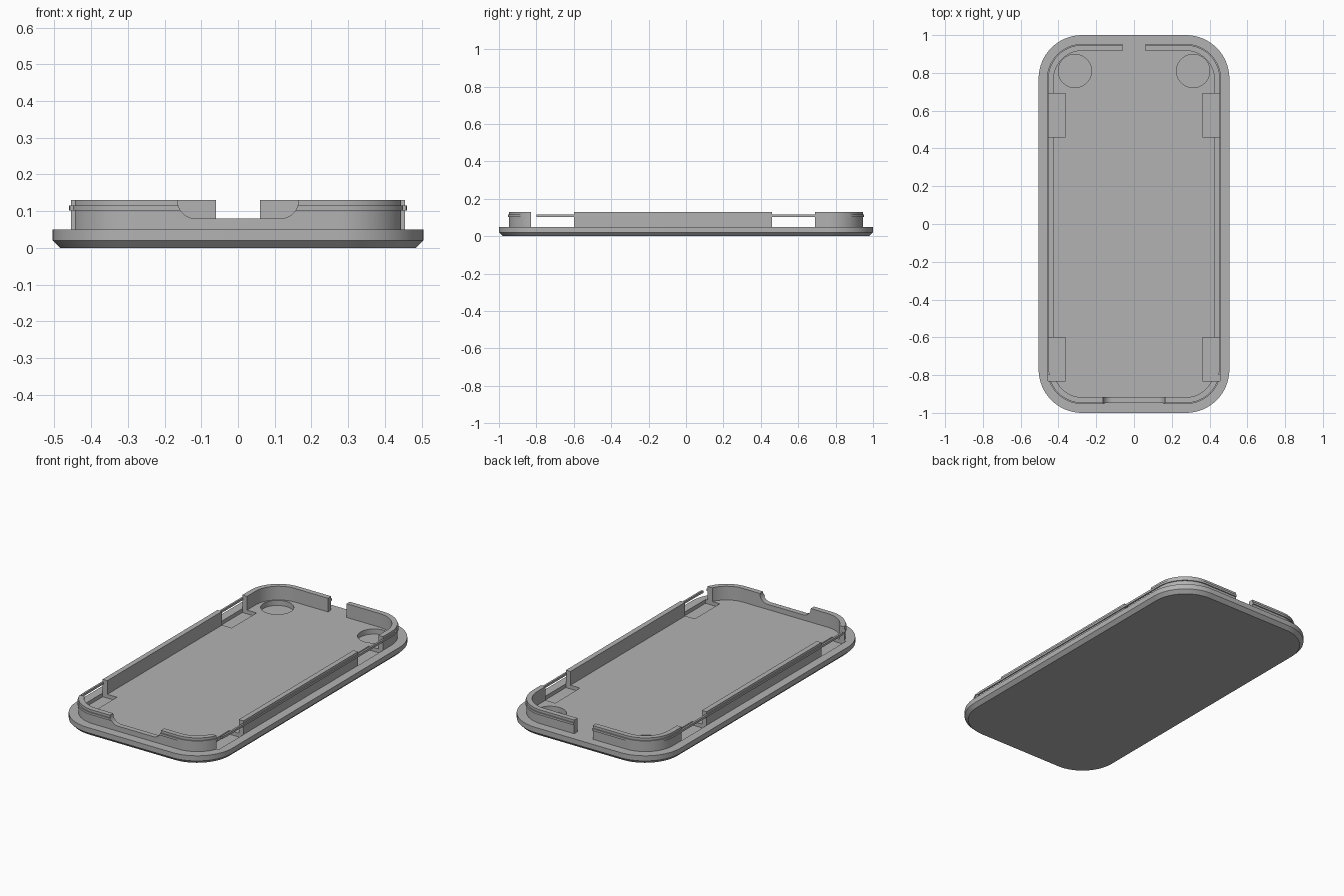
import bpy, bmesh, math

if "Cube" in bpy.data.objects:
    bpy.data.objects.remove(bpy.data.objects["Cube"], do_unlink=True)

grey = bpy.data.materials.new("plain grey")
grey.use_nodes = True
COLOUR = (0.45, 0.45, 0.45, 1)
grey.diffuse_color = COLOUR
grey.node_tree.nodes["Principled BSDF"].inputs["Base Color"].default_value = COLOUR


def outline(hx, hy, r, steps=16):
    """Rounded rectangle, counter-clockwise."""
    pts = []
    for k, (sx, sy) in enumerate([(1, 1), (-1, 1), (-1, -1), (1, -1)]):
        for i in range(steps + 1):
            a = (k + i / steps) * math.pi / 2
            pts.append((sx * (hx - r) + r * math.cos(a), sy * (hy - r) + r * math.sin(a)))
    return pts


def loft(name, loops, closed=False):
    """Skin loops of points; cap the ends, or join last to first."""
    bm = bmesh.new()
    rings = [[bm.verts.new(p) for p in loop] for loop in loops]
    n = len(rings[0])
    pairs = list(zip(rings, rings[1:])) + ([(rings[-1], rings[0])] if closed else [])
    for a, b in pairs:
        for i in range(n):
            j = (i + 1) % n
            bm.faces.new((a[i], a[j], b[j], b[i]))
    if not closed:
        bm.faces.new(rings[0][::-1])
        bm.faces.new(rings[-1])
    bmesh.ops.recalc_face_normals(bm, faces=bm.faces)
    mesh = bpy.data.meshes.new(name)
    bm.to_mesh(mesh)
    bm.free()
    mesh.materials.append(grey)
    obj = bpy.data.objects.new(name, mesh)
    bpy.context.collection.objects.link(obj)
    return obj


def at(pts, z):
    return [(x, y, z) for x, y in pts]


def band(name, hx, hy, r, t, z0, z1):
    """Closed rounded frame of thickness t."""
    out, inn = outline(hx, hy, r), outline(hx - t, hy - t, r - t)
    return loft(name, [at(out, z0), at(out, z1), at(inn, z1), at(inn, z0)], True)


def box(x0, x1, y0, y1, z0, z1):
    pts = [(x0, y0), (x1, y0), (x1, y1), (x0, y1)]
    return loft("cutter", [at(pts, z0), at(pts, z1)])


def cut(obj, cutters):
    for c in cutters:
        c.hide_render = True
        mod = obj.modifiers.new("cut", "BOOLEAN")
        mod.operation, mod.solver, mod.object = "DIFFERENCE", "EXACT", c
    graph = bpy.context.evaluated_depsgraph_get()
    mesh = bpy.data.meshes.new_from_object(obj.evaluated_get(graph))
    obj.modifiers.clear()
    obj.data = mesh
    for c in cutters:
        bpy.data.objects.remove(c, do_unlink=True)


def notch():
    """Front opening with rounded lower corners."""
    prof = [(0.165, 0.2)]
    for i in range(13):
        a = -i / 12 * math.pi / 2
        prof.append((0.115 + 0.05 * math.cos(a), 0.13 + 0.05 * math.sin(a)))
    prof += [(-x, z) for x, z in reversed(prof)]
    return loft("cutter", [[(x, y, z) for x, z in prof] for y in (-1.1, -0.85)])


def back_gap():
    return box(-0.06, 0.06, 0.85, 1.1, 0.05, 0.2)


RIM, TOP = 0.05, 0.13
CLIPS = [(-0.83, -0.6), (0.46, 0.69)]

# Base plate with chamfered underside
full, inset = outline(0.505, 1, 0.23), outline(0.485, 0.98, 0.21)
base = loft("base_plate", [at(inset, 0), at(full, 0.02), at(full, RIM)])
pockets = []
for s in (-1, 1):
    for y0, y1 in CLIPS:
        x0, x1 = sorted((s * 0.363, s * 0.455))
        pockets.append(box(x0, x1, y0, y1, 0.028, 0.2))
    disc = [(s * 0.313 + 0.088 * math.cos(i * math.pi / 24),
             0.81 + 0.088 * math.sin(i * math.pi / 24)) for i in range(48)]
    pockets.append(loft("cutter", [at(disc, 0.02), at(disc, 0.2)]))
cut(base, pockets)

# Upright wall with side gaps, front opening and back slot
wall = band("upright_wall", 0.455, 0.947, 0.18, 0.03, RIM - 0.004, TOP)
cut(wall, [box(-0.6, 0.6, y0, y1, 0, 0.2) for y0, y1 in CLIPS] + [notch(), back_gap()])

# Snap bead around the wall, bridging the side gaps
bead = band("snap_bead", 0.461, 0.953, 0.186, 0.011, 0.102, 0.115)
cut(bead, [box(-0.6, 0.6, CLIPS[0][0], -0.8, 0, 0.2), notch(), back_gap()])

for obj in (base, wall, bead):
    bpy.ops.object.select_all(action="DESELECT")
    obj.select_set(True)
    bpy.context.view_layer.objects.active = obj
    bpy.ops.object.shade_smooth_by_angle(angle=math.radians(25))
